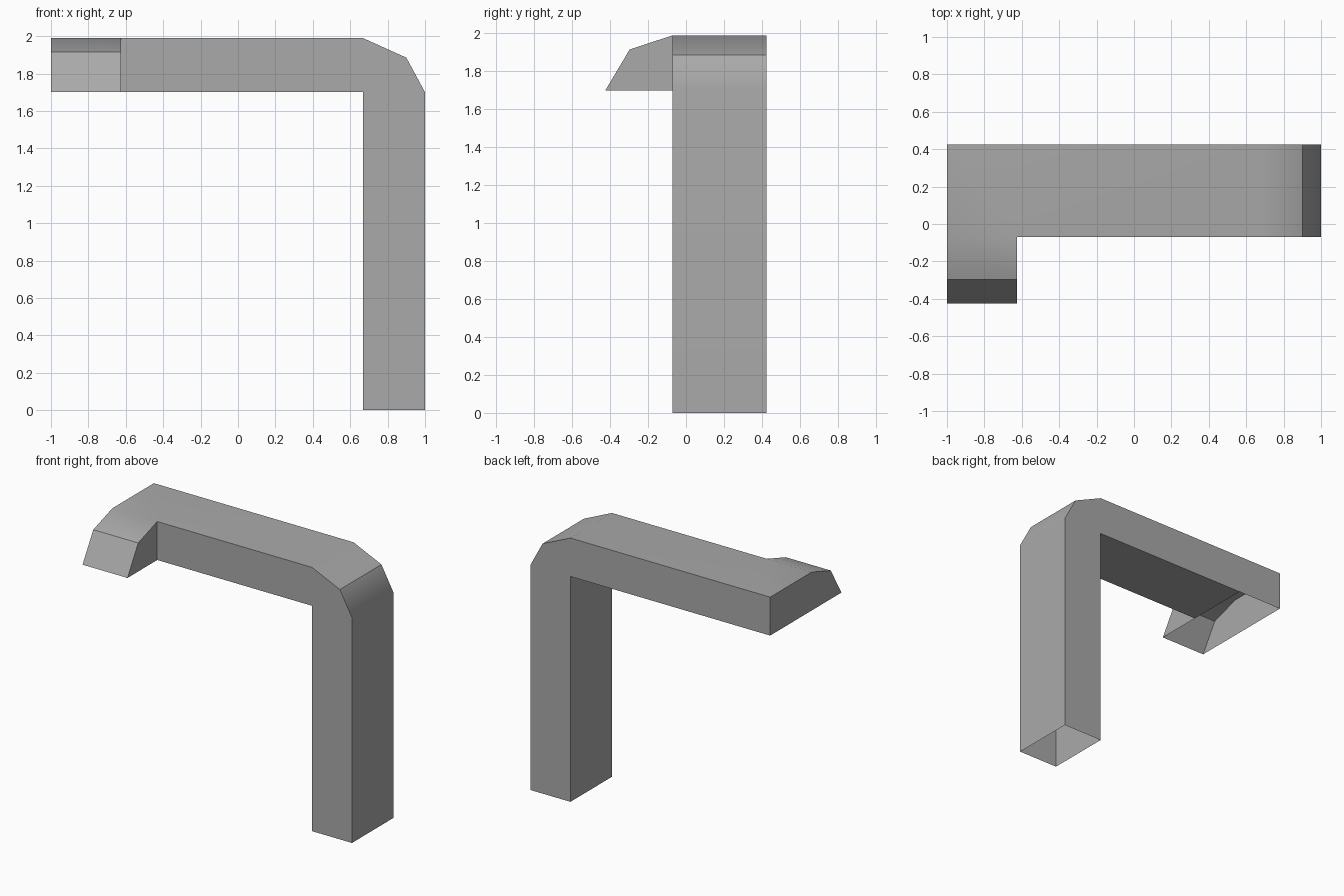
import bpy, bmesh, math

cube = bpy.data.objects.get("Cube")
if cube:
    bpy.data.objects.remove(cube, do_unlink=True)

# Main levels of the thin-walled shell
TOP, LOW = 1.99, 1.70
BACK, FRONT, TIP = 0.425, -0.07, -0.425
END, NECK, INNER, OUTER = -1.0, -0.625, 0.667, 1.0

grey = bpy.data.materials.new("plain grey")
grey.use_nodes = True
colour = (0.40, 0.40, 0.40, 1)
grey.diffuse_color = colour
grey.node_tree.nodes["Principled BSDF"].inputs["Base Color"].default_value = colour

bm = bmesh.new()


def panel(points):
    bm.faces.new([bm.verts.new(p) for p in points])


def strip(path, place, a, b):
    """Sweep an open path between two positions, one quad per segment."""
    for p, q in zip(path, path[1:]):
        panel([place(p, a), place(q, a), place(q, b), place(p, b)])


def along_y(p, y):
    return (p[0], y, p[1])


def along_x(p, x):
    return (x, p[0], p[1])


# Arm and leg: bevelled outer skin, inner skin, and two side walls; foot left open
outer_skin = [(NECK, TOP), (INNER, TOP), (0.9, 1.885), (OUTER, LOW), (OUTER, 0)]
inner_skin = [(INNER, 0), (INNER, LOW), (NECK, LOW)]
for path in (outer_skin, inner_skin):
    strip(path, along_y, FRONT, BACK)
for y in (FRONT, BACK):
    panel([along_y(p, y) for p in outer_skin + inner_skin])

# Spout: back, top and sloping hood, open underneath
hood = [(FRONT, TOP), (-0.297, 1.915), (TIP, LOW)]
back = [(BACK, LOW), (BACK, TOP)]
strip(back + hood, along_x, END, NECK)
panel([along_x(p, END) for p in back + hood])
panel([along_x(p, NECK) for p in hood + [(FRONT, LOW)]])

bmesh.ops.remove_doubles(bm, verts=bm.verts, dist=0.0005)
bmesh.ops.recalc_face_normals(bm, faces=bm.faces)

mesh = bpy.data.meshes.new("spout_arm_and_leg")
bm.to_mesh(mesh)
bm.free()
mesh.materials.append(grey)
shell = bpy.data.objects.new("spout_arm_and_leg", mesh)
bpy.context.collection.objects.link(shell)

# Soften only the shallow bends, keeping the large faces flat
bpy.ops.object.select_all(action='DESELECT')
shell.select_set(True)
bpy.context.view_layer.objects.active = shell
bpy.ops.object.shade_smooth_by_angle(angle=math.radians(30))
weighted = shell.modifiers.new("flat_large_faces", 'WEIGHTED_NORMAL')
weighted.keep_sharp = True
